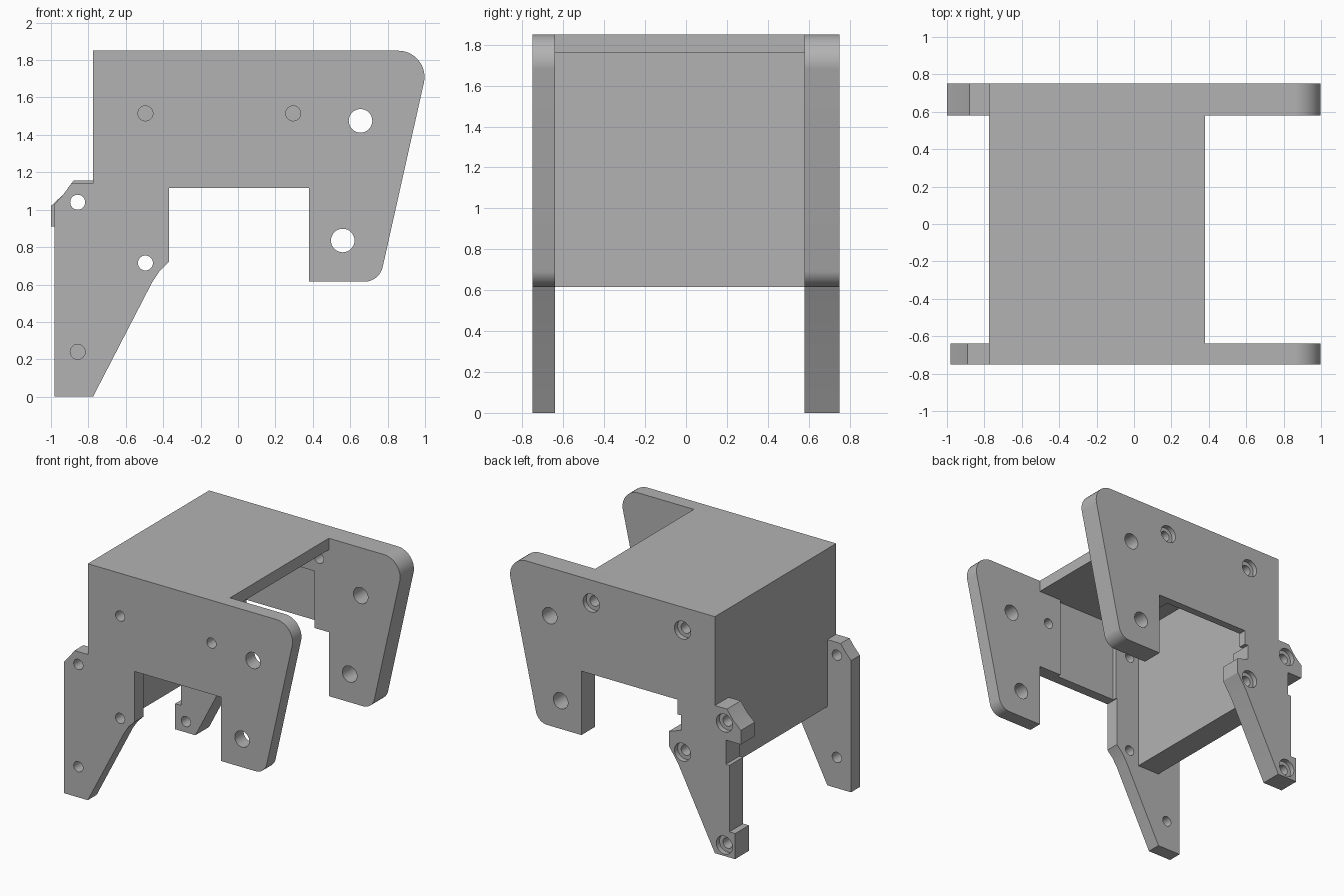
import bpy, bmesh, math
from mathutils import Vector

old = bpy.data.objects.get("Cube")
if old:
    bpy.data.objects.remove(old, do_unlink=True)

grey = bpy.data.materials.new("plain grey")
grey.use_nodes = True
GREY = (0.45, 0.45, 0.45, 1)
grey.diffuse_color = GREY
grey.node_tree.nodes["Principled BSDF"].inputs["Base Color"].default_value = GREY


def fillet(points, steps=12):
    """Expand (x, z, radius) corners into arcs; (x, z) corners stay sharp."""
    out = []
    for i, p in enumerate(points):
        c = Vector(p[:2])
        if len(p) == 2:
            out.append(c)
            continue
        r = p[2]
        a = (Vector(points[i - 1][:2]) - c).normalized()
        b = (Vector(points[(i + 1) % len(points)][:2]) - c).normalized()
        half = a.angle(b) / 2
        centre = c + (a + b).normalized() * r / math.sin(half)
        start = c + a * r / math.tan(half) - centre
        end = c + b * r / math.tan(half) - centre
        out += [centre + start.lerp(end, k / steps).normalized() * r for k in range(steps + 1)]
    return out


def extrude(name, points, y0, y1):
    """Extrude an x-z outline from y0 to y1."""
    bm = bmesh.new()
    face = bm.faces.new([bm.verts.new((p[0], y0, p[1])) for p in points])
    ext = bmesh.ops.extrude_face_region(bm, geom=[face])["geom"]
    moved = [v for v in ext if isinstance(v, bmesh.types.BMVert)]
    bmesh.ops.translate(bm, verts=moved, vec=(0, y1 - y0, 0))
    bmesh.ops.recalc_face_normals(bm, faces=bm.faces)
    mesh = bpy.data.meshes.new(name)
    bm.to_mesh(mesh)
    bm.free()
    mesh.materials.append(grey)
    obj = bpy.data.objects.new(name, mesh)
    bpy.context.collection.objects.link(obj)
    return obj


def rect(x0, x1, z0, z1):
    return [(x0, z0), (x1, z0), (x1, z1), (x0, z1)]


def circle(x, z, r, n=32):
    return [(x + r * math.cos(k * math.tau / n), z + r * math.sin(k * math.tau / n)) for k in range(n)]


def cut(obj, outline, y0, y1):
    """Subtract an extruded outline from an object."""
    cutter = extrude("cutter", outline, y0, y1)
    cutter.hide_render = True
    mod = obj.modifiers.new("cut", 'BOOLEAN')
    mod.operation, mod.solver, mod.object = 'DIFFERENCE', 'EXACT', cutter
    dg = bpy.context.evaluated_depsgraph_get()
    mesh = bpy.data.meshes.new_from_object(obj.evaluated_get(dg))
    obj.modifiers.clear()
    obj.data = mesh
    bpy.data.objects.remove(cutter, do_unlink=True)


FRONT, FRONT_IN, BACK_IN, BACK = -0.75, -0.64, 0.58, 0.75
LEFT, NOTCH, TOP, LOW = -0.775, 0.38, 1.85, 0.615

# Shared upper outline: notch, lower lobe, slanted end, top edge
upper = [(NOTCH, 1.115), (NOTCH, LOW), (0.756, LOW, 0.1), (1.032, TOP, 0.14), (LEFT, TOP)]

# Front plate with its leg
front_leg = [(-0.98, 0), (LEFT, 0), (-0.46, 0.61), (-0.42, 0.67), (-0.37, 0.72), (-0.37, 1.115)]
front_shoulder = [(LEFT, 1.14), (-0.89, 1.14), (-0.935, 1.08), (-0.98, 1.03)]
front_plate = extrude("front_plate", fillet(front_leg + upper + front_shoulder), FRONT, FRONT_IN)

# Back plate with its stepped leg
back_leg = [(-0.95, 0), (LEFT, 0), (-0.46, 0.61), (-0.38, 0.73), (-0.38, 0.85), (-0.48, 0.88),
            (-0.48, 1.0), (-0.45, 1.0), (-0.45, 1.115)]
back_shoulder = [(LEFT, 1.155), (-0.88, 1.155), (-0.935, 1.08), (-1, 1.02), (-1, 0.91),
                 (-0.87, 0.91), (-0.87, 0.72), (-0.9, 0.72), (-0.9, 0.2), (-0.95, 0.2)]
back_plate = extrude("back_plate", fillet(back_leg + upper + back_shoulder), BACK_IN, BACK)

# Clearance pockets on the inner faces
cut(front_plate, rect(-0.36, 0.18, 1.0, 1.76), FRONT_IN - 0.03, 0)
cut(back_plate, rect(-0.58, 0.255, 1.0, 1.56), 0, BACK_IN + 0.11)

# Large holes through both plates
for x, z in [(0.655, 1.475), (0.56, 0.835)]:
    for plate in (front_plate, back_plate):
        cut(plate, circle(x, z, 0.063), -1, 1)

# Screw holes, counterbored on the back plate
for x, z_front, z_back in [(-0.495, 1.515, 1.67), (0.295, 1.515, 1.67), (-0.495, 0.715, 0.715),
                           (-0.857, 1.04, 1.04), (-0.857, 0.24, 0.085)]:
    cut(front_plate, circle(x, z_front, 0.04), -1, 0)
    cut(back_plate, circle(x, z_back, 0.04), 0, 1)
    cut(back_plate, circle(x, z_back, 0.07), BACK - 0.04, 1)

# Top slab and side wall joining the plates
body = [(LEFT, LOW), (-0.58, LOW), (-0.58, 1.76), (NOTCH, 1.76), (NOTCH, TOP), (LEFT, TOP)]
bridge = extrude("top_and_side_wall", body, FRONT_IN, BACK_IN)

# Smooth the rounded corners and holes, keep edges sharp
bpy.ops.object.select_all(action='DESELECT')
for obj in (front_plate, back_plate, bridge):
    obj.select_set(True)
bpy.context.view_layer.objects.active = front_plate
bpy.ops.object.shade_smooth_by_angle(angle=math.radians(25))
